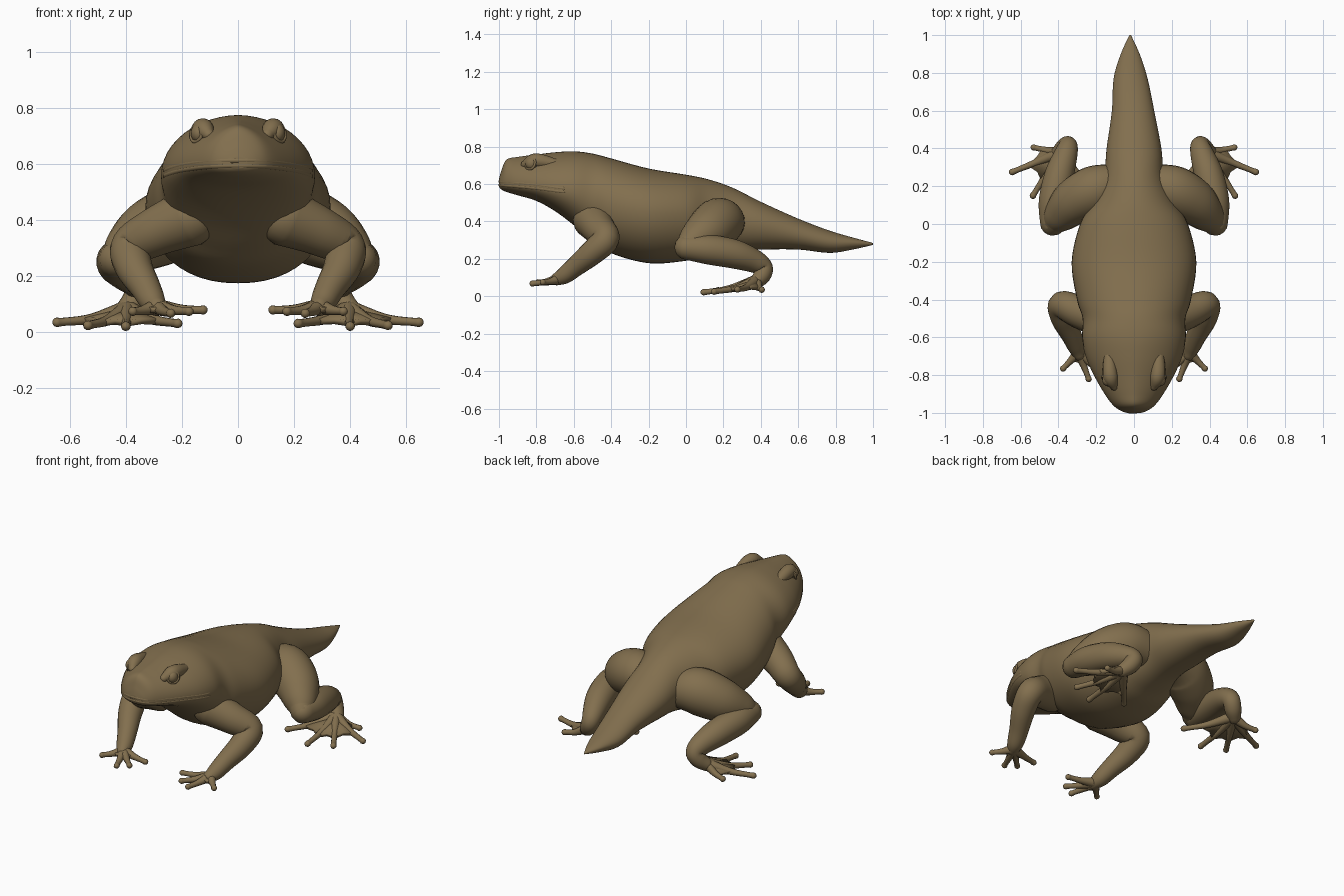
import bpy, bmesh, math
from mathutils import Vector

cube = bpy.data.objects.get("Cube")
if cube:
    bpy.data.objects.remove(cube, do_unlink=True)

skin = bpy.data.materials.new("olive_brown_skin")
skin.use_nodes = True
COLOR = (0.225, 0.16, 0.077, 1)
skin.diffuse_color = COLOR
bsdf = skin.node_tree.nodes["Principled BSDF"]
bsdf.inputs["Base Color"].default_value = COLOR
bsdf.inputs["Roughness"].default_value = 0.8


def finish(name, bm):
    bmesh.ops.recalc_face_normals(bm, faces=bm.faces)
    for f in bm.faces:
        f.smooth = True
    mesh = bpy.data.meshes.new(name)
    bm.to_mesh(mesh)
    bm.free()
    mesh.materials.append(skin)
    obj = bpy.data.objects.new(name, mesh)
    bpy.context.collection.objects.link(obj)
    return obj


def smooth_path(pts, steps):
    """Catmull-Rom interpolation of tuples of any length."""
    p = [pts[0]] + list(pts) + [pts[-1]]
    out = []
    for i in range(1, len(p) - 2):
        for k in range(steps):
            t = k / steps
            out.append(tuple(
                0.5 * (2 * b + (c - a) * t + (2 * a - 5 * b + 4 * c - d) * t * t
                       + (3 * b - a - 3 * c + d) * t ** 3)
                for a, b, c, d in zip(p[i - 1], p[i], p[i + 1], p[i + 2])))
    out.append(tuple(pts[-1]))
    return out


def loft(name, rings):
    """Skin a list of rings and close both ends."""
    bm = bmesh.new()
    rows = [[bm.verts.new(co) for co in ring] for ring in rings]
    n = len(rows[0])
    for a, b in zip(rows, rows[1:]):
        for i in range(n):
            j = (i + 1) % n
            bm.faces.new((a[i], a[j], b[j], b[i]))
    bm.faces.new(rows[0])
    bm.faces.new(rows[-1])
    return finish(name, bm)


def tube(name, pts, steps=5, sides=14):
    """Round limb through (x, y, z, radius) points, with domed ends."""
    path = smooth_path(pts, steps)
    pos = [Vector(p[:3]) for p in path]
    rad = [p[3] for p in path]
    head, tail = (pos[0] - pos[1]).normalized(), (pos[-1] - pos[-2]).normalized()
    r0, r1 = rad[0], rad[-1]
    dome = [math.radians(a) for a in (25, 50, 70, 85)]
    pos = ([pos[0] + head * r0 * math.sin(a) for a in reversed(dome)] + pos
           + [pos[-1] + tail * r1 * math.sin(a) for a in dome])
    rad = ([r0 * math.cos(a) for a in reversed(dome)] + rad
           + [r1 * math.cos(a) for a in dome])
    side, rings = None, []
    for i, c in enumerate(pos):
        d = (pos[min(i + 1, len(pos) - 1)] - pos[max(i - 1, 0)]).normalized()
        side = d.orthogonal() if side is None else side - d * side.dot(d)
        side.normalize()
        up = d.cross(side)
        angles = [2 * math.pi * k / sides for k in range(sides)]
        rings.append([c + (side * math.cos(a) + up * math.sin(a)) * rad[i] for a in angles])
    return loft(name, rings)


def ellipsoid(name, center, scale):
    bm = bmesh.new()
    bmesh.ops.create_uvsphere(bm, u_segments=24, v_segments=14, radius=1)
    for v in bm.verts:
        v.co = Vector(center) + v.co * Vector(scale)
    return finish(name, bm)


def digits_and_web(label, palm, tips, radius, reach, drop):
    """Knobbed digits from a palm, joined by a scalloped web; drop lowers the middles."""
    palm = Vector(palm)
    edge = []
    for i, tip in enumerate(tips):
        tip = Vector(tip)
        mid = palm.lerp(tip, 0.5) - Vector((0, 0, drop))
        near = palm.lerp(tip, 0.88) - Vector((0, 0, drop * 0.3))
        tube(f"{label}_digit_{i + 1}",
             [(*palm, radius * 1.9), (*mid, radius * 1.15), (*near, radius * 0.9),
              (*tip, radius * 1.05)], 4, 10)
        spread = palm.lerp(tip, reach) - Vector((0, 0, drop))
        if edge:
            edge.append((edge[-1] + spread) / 2 * 0.9 + palm * 0.1)
        edge.append(spread)
    bm = bmesh.new()
    hub = bm.verts.new(palm)
    rim = [bm.verts.new(p) for p in edge]
    for a, b in zip(rim, rim[1:]):
        bm.faces.new((hub, a, b))
    web = finish(label + "_web", bm)
    mod = web.modifiers.new("thickness", "SOLIDIFY")
    mod.thickness, mod.offset = 0.022, 0


# Body, head and tail: y, bottom, widest height, top, half width, centre x
stations = [
    (-1.0, .585, .605, .625, .03, 0), (-.988, .572, .604, .67, .07, 0),
    (-.96, .558, .602, .73, .11, 0), (-.9, .54, .597, .745, .155, 0),
    (-.8, .51, .587, .758, .212, 0), (-.7, .455, .573, .77, .255, 0),
    (-.6, .38, .56, .775, .274, 0), (-.5, .295, .53, .763, .272, 0),
    (-.4, .23, .49, .737, .302, 0), (-.2, .177, .45, .683, .33, 0),
    (0, .19, .44, .65, .285, 0), (.12, .22, .42, .625, .215, 0),
    (.25, .243, .41, .58, .16, 0), (.4, .25, .38, .505, .145, 0),
    (.6, .25, .33, .415, .112, -.005), (.77, .232, .29, .35, .09, -.018),
    (.9, .252, .285, .312, .05, -.02), (1.0, .275, .28, .285, .004, -.02)]
body = smooth_path(stations, 5)
rings = []
for y, low, wide, top, half, cx in body:
    peak = 1 + 0.35 * min(1, max(0, (-0.55 - y) / 0.3))
    ring = []
    for k in range(48):
        a = 2 * math.pi * k / 48
        c, s = math.cos(a), math.sin(a)
        power = peak if s > 0 else 0.9
        x = cx + half * math.copysign(abs(c) ** power, c)
        ring.append((x, y, wide + s * (top - wide if s > 0 else wide - low)))
    rings.append(ring)
loft("body_head_and_tail", rings)

# Lips follow the widest line of the head
jaw = [b for b in body if b[0] < -0.65]
for name, dz in (("upper_lip", 0.008), ("lower_lip", -0.01)):
    line = [(s * (b[4] - 0.007), b[0] + 0.007, b[2] + dz, 0.01)
            for s, row in ((-1, jaw[::-1]), (1, jaw[1:])) for b in row]
    tube(name, line, 1, 10)

for label, s in (("left", 1), ("right", -1)):
    def flip(pts):
        return [(s * p[0], *p[1:]) for p in pts]

    # Eye, brow ridge and eyelid ring
    tube(label + "_brow", flip([
        (.105, -.86, .705, .022), (.122, -.82, .722, .038), (.128, -.775, .722, .038),
        (.13, -.7, .705, .03)]), 5, 16)
    ellipsoid(label + "_eyeball", (s * .14, -.825, .71), (.028, .034, .034))
    out = Vector((s * .75, -.6, .2)).normalized()
    u = out.orthogonal().normalized()
    v = out.cross(u)
    center = Vector((s * .147, -.832, .711))
    lid = [center + (u * math.cos(a) + v * math.sin(a)) * .032
           for a in [math.pi * k / 10 for k in range(21)]]
    tube(label + "_eyelid", [(*p, .007) for p in lid], 1, 8)

    # Front leg and hand
    tube(label + "_front_leg", flip([
        (.17, -.5, .41, .105), (.29, -.465, .36, .088), (.38, -.43, .305, .074),
        (.372, -.5, .235, .067), (.33, -.59, .16, .054),
        (.305, -.65, .112, .046), (.29, -.69, .092, .034)]), 6, 20)
    digits_and_web(label + "_hand", flip([(.292, -.68, .092)])[0], flip([
        (.125, -.71, .08), (.175, -.79, .075), (.24, -.82, .068),
        (.375, -.765, .075)]), .016, .5, .004)

    # Hind leg: thigh, shank and foot
    tube(label + "_thigh", flip([
        (.09, .22, .39, .10), (.2, .18, .395, .132), (.31, .12, .35, .125),
        (.39, .045, .295, .093), (.425, .005, .265, .066)]), 6, 24)
    tube(label + "_shank", flip([
        (.432, .005, .26, .066), (.425, .12, .25, .08), (.395, .26, .225, .078),
        (.36, .37, .185, .062), (.35, .415, .15, .05), (.37, .405, .11, .047),
        (.40, .38, .08, .038)]), 6, 20)
    digits_and_web(label + "_foot", flip([(.395, .375, .085)])[0], flip([
        (.53, .405, .035), (.645, .275, .036), (.535, .15, .025),
        (.40, .095, .022), (.215, .17, .032)]), .0165, .66, .012)
